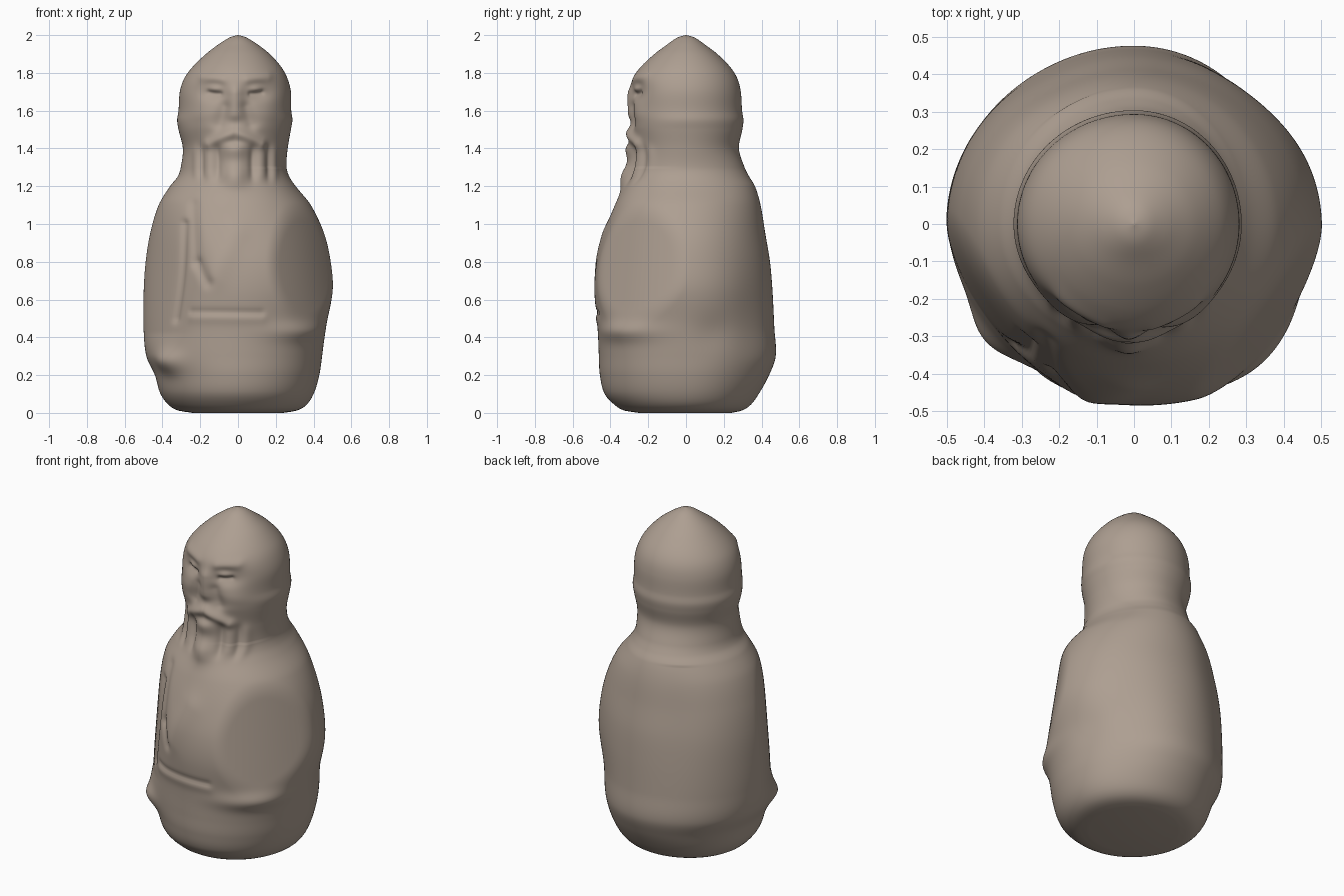
import bpy, bmesh, math
from mathutils import Vector

if "Cube" in bpy.data.objects:
    bpy.data.objects.remove(bpy.data.objects["Cube"])

stone = bpy.data.materials.new("warm grey stone")
stone.diffuse_color = (0.42, 0.345, 0.285, 1)
stone.use_nodes = True
stone.node_tree.nodes["Principled BSDF"].inputs["Base Color"].default_value = stone.diffuse_color

# Silhouette: height, left, right, front, back reach
PROFILE = [
    (0.00, .24, .24, .25, .24), (0.012, .315, .31, .325, .295), (0.04, .365, .36, .375, .34),
    (0.10, .41, .40, .43, .385),
    (0.20, .44, .43, .455, .44), (0.30, .485, .445, .46, .475), (0.45, .50, .465, .465, .468),
    (0.65, .50, .50, .482, .458), (0.80, .49, .49, .47, .445), (0.95, .465, .455, .43, .42),
    (1.10, .42, .385, .375, .395), (1.20, .36, .305, .325, .365), (1.25, .32, .272, .30, .335),
    (1.30, .303, .257, .285, .31), (1.40, .292, .263, .275, .28), (1.50, .315, .28, .288, .298),
    (1.55, .322, .288, .285, .304), (1.60, .315, .282, .29, .297), (1.70, .308, .28, .292, .29),
    (1.77, .285, .262, .282, .272), (1.83, .242, .23, .241, .235), (1.90, .17, .168, .167, .166),
    (1.95, .105, .105, .10, .10), (1.98, .058, .058, .058, .058), (1.992, .033, .033, .033, .033),
    (2.00, .003, .003, .003, .003),
]


def reach(z):
    """Smooth interpolation of the four silhouette reaches at height z."""
    i = max(k for k in range(len(PROFILE) - 1) if PROFILE[k][0] <= z + 1e-9)
    p1, p2 = PROFILE[i], PROFILE[i + 1]
    p0, p3 = PROFILE[max(i - 1, 0)], PROFILE[min(i + 2, len(PROFILE) - 1)]
    h = p2[0] - p1[0]
    t = (z - p1[0]) / h
    out = []
    for c in range(1, 5):
        m1 = (p2[c] - p0[c]) / (p2[0] - p0[0]) * h
        m2 = (p3[c] - p1[c]) / (p3[0] - p1[0]) * h
        out.append((2*t**3 - 3*t*t + 1) * p1[c] + (t**3 - 2*t*t + t) * m1
                   + (3*t*t - 2*t**3) * p2[c] + (t**3 - t*t) * m2)
    return out


def blob(x, z, cx, cz, sx, sz):
    return math.exp(-((x - cx) / sx)**2 - ((z - cz) / sz)**2)


def stroke(x, z, x1, z1, x2, z2, w):
    """Soft line from one point to another on the front."""
    dx, dz = x2 - x1, z2 - z1
    t = min(1, max(0, ((x - x1) * dx + (z - z1) * dz) / (dx * dx + dz * dz)))
    return math.exp(-((x - x1 - t * dx)**2 + (z - z1 - t * dz)**2) / w**2)


def face_relief(x, z):
    d = 0
    x = x + 0.015
    a = abs(x)
    # Eye sockets, closed eyelids, brows
    d -= .034 * blob(a, z, .12, 1.705, .07, .048)
    d += .026 * blob(a, z, .115, 1.712, .045, .024)
    d -= .009 * stroke(a, z, .085, 1.69, .15, 1.697, .013)
    d += .007 * stroke(a, z, .07, 1.765, .17, 1.78, .028)
    # Nose and cheeks
    d += .018 * stroke(x, z, 0, 1.69, 0, 1.58, .04)
    d -= .012 * stroke(a, z, .06, 1.62, .085, 1.53, .032)
    d += .010 * blob(a, z, .16, 1.57, .07, .06)
    # Moustache and mouth
    d += .020 * stroke(a, z, .01, 1.485, .13, 1.425, .03)
    d -= .012 * blob(x, z, 0, 1.435, .05, .025)
    # Beard: centre tuft, grooves, side locks
    d += .045 * blob(x, z, 0, 1.40, .07, .07)
    d += .045 * blob(x, z, 0, 1.26, .065, .07)
    lock = math.exp(-((z - 1.32) / .09)**4)
    d -= lock * .012 * math.exp(-((a - .09) / .02)**2)
    d += lock * .014 * math.exp(-((a - .135) / .03)**2)
    d -= lock * .008 * math.exp(-((a - .175) / .016)**2)
    d += lock * .008 * math.exp(-((a - .205) / .02)**2)
    return d


def robe_relief(x, z):
    # Chest folds, belt crease, left sleeve crease
    d = -.010 * stroke(x, z, -.24, 1.10, -.23, .80, .03)
    d -= .014 * stroke(x, z, -.22, .79, -.16, .69, .03)
    d += .012 * stroke(x, z, -.13, .73, -.02, .95, .07)
    d -= .008 * stroke(x, z, -.25, .535, .12, .53, .018)
    d += .005 * stroke(x, z, -.24, .505, .12, .50, .03)
    d -= .014 * stroke(x, z, -.29, 1.0, -.345, .50, .022)
    return d


def smooth_min(a, b, k):
    h = max(k - abs(a - b), 0) / k
    return min(a, b) - h * h * k * .25


def flatten(r, p, direction, lean, mid, dist, k):
    """Limit radius r by a leaning, slightly rounded flat."""
    facing = math.cos(math.atan2(p.y, p.x) - direction)
    if facing < .3:
        return r
    return smooth_min(r, (dist - lean * (p.z - mid)) / facing**.6, k)


def surface_point(angle, z):
    left, right, front, back = reach(z)
    c, s = math.cos(angle), math.sin(angle)
    p = Vector((c * (right if c > 0 else left), s * (back if s > 0 else front), z))
    r = math.hypot(p.x, p.y)
    u = Vector((p.x / r, p.y / r, 0))
    az = math.degrees(math.atan2(p.y, p.x))
    if z < 1.3:
        # Fuller sleeve quarter
        r += .026 * blob(az, z, -48, .68, 28, .42)
    if .3 < z < 1.2:
        # Large round flat of the right sleeve, shallow one on the left
        fade = min(1, (z - .3) / .12, (1.2 - z) / .1)
        new = flatten(r, p, math.radians(-36), .14, .73, .452, .02)
        new = min(new, flatten(r, p, math.radians(-142), .07, .6, .455, .04))
        r += (new - r) * fade
    if z < 1.2:
        # Lower sleeve rim, hand lump by the left hem, broad back folds
        r += .024 * blob(az, z, -45, .43, 24, .05)
        r += .036 * blob(az, z, -142, .27, 12, .06)
        r -= .014 * blob(az, z, 45, .5, 22, .35) + .01 * blob(az, z, 18, .42, 14, .1)
        r -= .008 * blob(az, z, 120, .85, 16, .35)
    if p.y < 0:
        front_fade = min(1, -p.y / .1)
        if z > 1.05:
            r += front_fade * face_relief(p.x, z)
        if z < 1.25:
            r += front_fade * robe_relief(p.x, z)
    return Vector((u.x * r, u.y * r, z))


# Heights: fine at the base curve, in the face and at the crown
heights = [0, .003, .007, .012, .02, .03, .045, .06, .08]
z = .10
while z < 1.15:
    heights.append(z)
    z += .0125
while z < 1.85:
    heights.append(z)
    z += .007
heights += [1.85 + .15 * math.sin(math.pi / 2 * i / 22) for i in range(1, 23)]
heights = sorted(heights)

# Figure: one continuous carved form
SIDES = 288
bm = bmesh.new()
rings = [[bm.verts.new(surface_point(2 * math.pi * i / SIDES, min(h, 2.0))) for i in range(SIDES)]
         for h in heights]
for lower, upper in zip(rings, rings[1:]):
    for i in range(SIDES):
        j = (i + 1) % SIDES
        bm.faces.new((lower[i], lower[j], upper[j], upper[i]))
bm.faces.new(list(reversed(rings[0])))
bm.faces.new(rings[-1])
mesh = bpy.data.meshes.new("carved_robed_figure")
bm.to_mesh(mesh)
bm.free()
mesh.materials.append(stone)
figure = bpy.data.objects.new("carved_robed_figure", mesh)
bpy.context.collection.objects.link(figure)
bpy.context.view_layer.objects.active = figure
figure.select_set(True)
bpy.ops.object.shade_smooth_by_angle(angle=math.radians(60))
